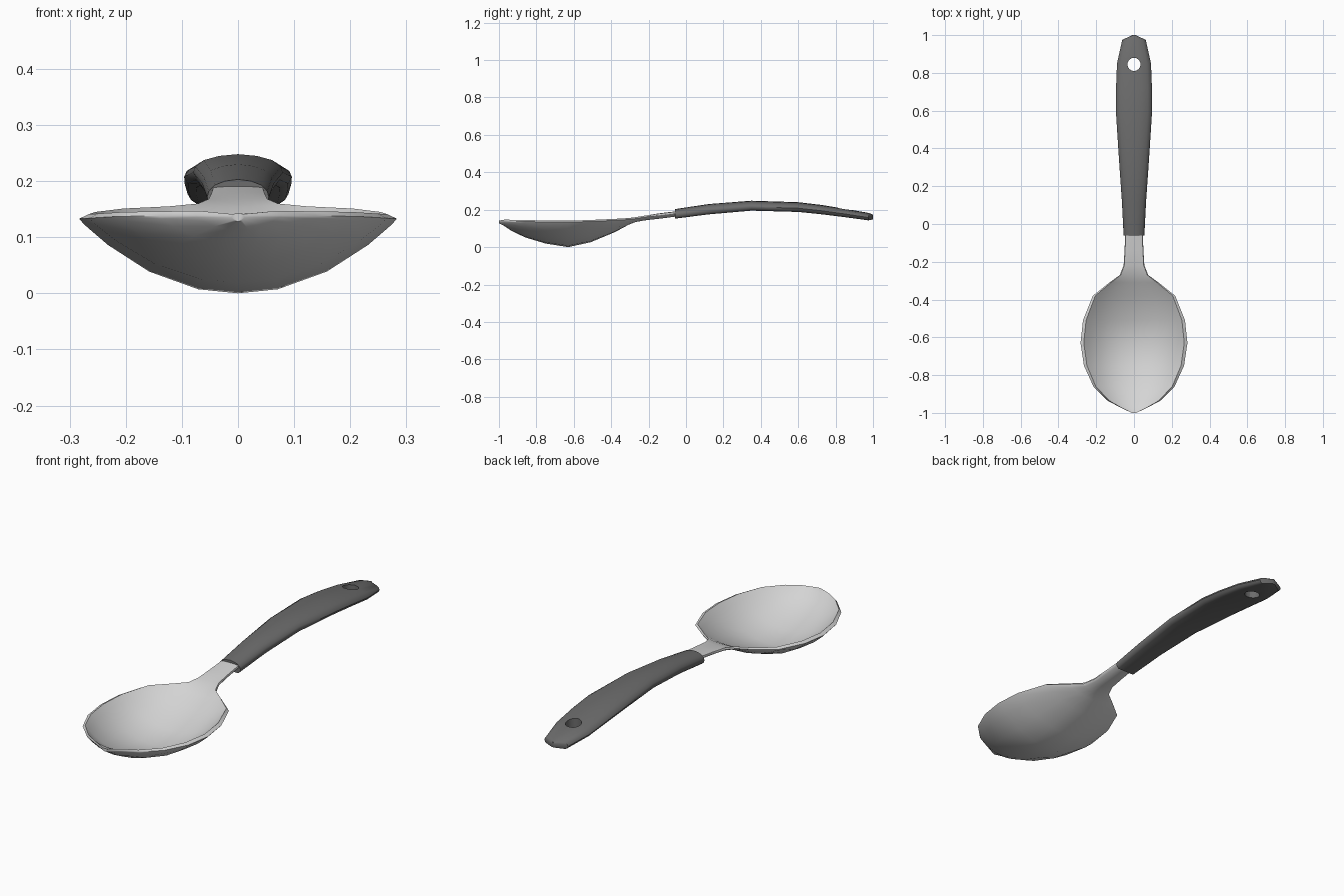
import bpy, bmesh, math

if "Cube" in bpy.data.objects:
    bpy.data.objects.remove(bpy.data.objects["Cube"])


def material(name, rgb):
    m = bpy.data.materials.new(name)
    m.diffuse_color = (*rgb, 1)
    m.use_nodes = True
    m.node_tree.nodes["Principled BSDF"].inputs["Base Color"].default_value = m.diffuse_color
    return m


def loft(name, rings, mat, angle):
    """Skin a list of closed rings and cap both ends."""
    bm = bmesh.new()
    loops = [[bm.verts.new(p) for p in ring] for ring in rings]
    n = len(loops[0])
    for a, b in zip(loops, loops[1:]):
        for i in range(n):
            j = (i + 1) % n
            bm.faces.new((a[i], a[j], b[j], b[i]))
    bm.faces.new(loops[0])
    bm.faces.new(loops[-1])
    bmesh.ops.recalc_face_normals(bm, faces=bm.faces)
    me = bpy.data.meshes.new(name)
    bm.to_mesh(me)
    bm.free()
    ob = bpy.data.objects.new(name, me)
    bpy.context.collection.objects.link(ob)
    me.materials.append(mat)
    select(ob)
    bpy.ops.object.shade_smooth_by_angle(angle=math.radians(angle))
    return ob


def select(ob):
    bpy.ops.object.select_all(action='DESELECT')
    ob.select_set(True)
    bpy.context.view_layer.objects.active = ob


def mirrored(half):
    """Close a half outline that runs from top centre to bottom centre."""
    return half + [(-x, z) for x, z in half[-2:0:-1]]


steel = material("light_grey", (0.66, 0.66, 0.66))
rubber = material("dark_grey", (0.15, 0.15, 0.15))

# Bowl and neck: y, half width, rim height, underside height, inner floor height
bowl_stations = [
    (-1.0, 0.012, 0.140, 0.128, 0.142),
    (-0.97, 0.075, 0.141, 0.112, 0.134),
    (-0.935, 0.14, 0.140, 0.088, 0.106),
    (-0.86, 0.215, 0.139, 0.052, 0.068),
    (-0.75, 0.265, 0.136, 0.019, 0.034),
    (-0.63, 0.283, 0.135, 0.000, 0.015),
    (-0.51, 0.27, 0.139, 0.026, 0.041),
    (-0.38, 0.218, 0.145, 0.080, 0.094),
    (-0.31, 0.13, 0.149, 0.118, 0.134),
    (-0.27, 0.075, 0.154, 0.134, 0.154),
    (-0.22, 0.055, 0.163, 0.143, 0.168),
    (-0.14, 0.05, 0.174, 0.152, 0.181),
    (-0.04, 0.046, 0.186, 0.165, 0.193),
]
rings = []
for y, w, rim, under, floor in bowl_stations:
    lip = min(0.006, w * 0.1)
    half = [(w * u, rim + lip - (rim + lip - floor) * (1 - (u / 0.94) ** 2.3))
            for u in (0, 0.25, 0.5, 0.7, 0.85, 0.94)]
    half.append((w, rim - 0.002))
    half += [(w * u, rim - 0.004 - (rim - 0.004 - under) * (1 - u ** 2.1))
             for u in (0.97, 0.82, 0.56, 0.25, 0)]
    rings.append([(x, y, z) for x, z in mirrored(half)])
loft("bowl_and_neck", rings, steel, 50)

# Handle grip: y, half width, top height, bottom height
grip_stations = [
    (-0.06, 0.055, 0.203, 0.152),
    (0.12, 0.064, 0.230, 0.175),
    (0.35, 0.080, 0.248, 0.195),
    (0.60, 0.096, 0.240, 0.188),
    (0.72, 0.095, 0.226, 0.176),
    (0.85, 0.090, 0.205, 0.160),
    (0.975, 0.062, 0.183, 0.143),
    (1.0, 0.008, 0.174, 0.148),
]
rings = []
for y, w, top, bottom in grip_stations:
    h = top - bottom
    half = [(0, top), (0.42 * w, top - 0.06 * h), (0.76 * w, top - 0.2 * h),
            (0.95 * w, top - 0.42 * h), (w, top - 0.62 * h),
            (0.93 * w, top - 0.86 * h), (0.78 * w, bottom), (0, bottom)]
    rings.append([(x, y, z) for x, z in mirrored(half)])
grip = loft("handle_grip", rings, rubber, 40)

# Hanging hole through the end of the grip
bpy.ops.mesh.primitive_cylinder_add(vertices=16, radius=0.035, depth=0.4,
                                    location=(0, 0.845, 0.18))
cutter = bpy.context.object
cutter.name = "hole_cutter"
cutter.hide_render = True
cutter.data.materials.append(rubber)
cut = grip.modifiers.new("hanging_hole", 'BOOLEAN')
cut.operation = 'DIFFERENCE'
cut.solver = 'EXACT'
cut.object = cutter
select(grip)
# Place the cut before the smoothing step so the hole edge stays sharp
bpy.ops.object.modifier_apply(modifier=cut.name)
bpy.data.objects.remove(cutter)
select(grip)
bpy.ops.object.shade_smooth_by_angle(angle=math.radians(40))
